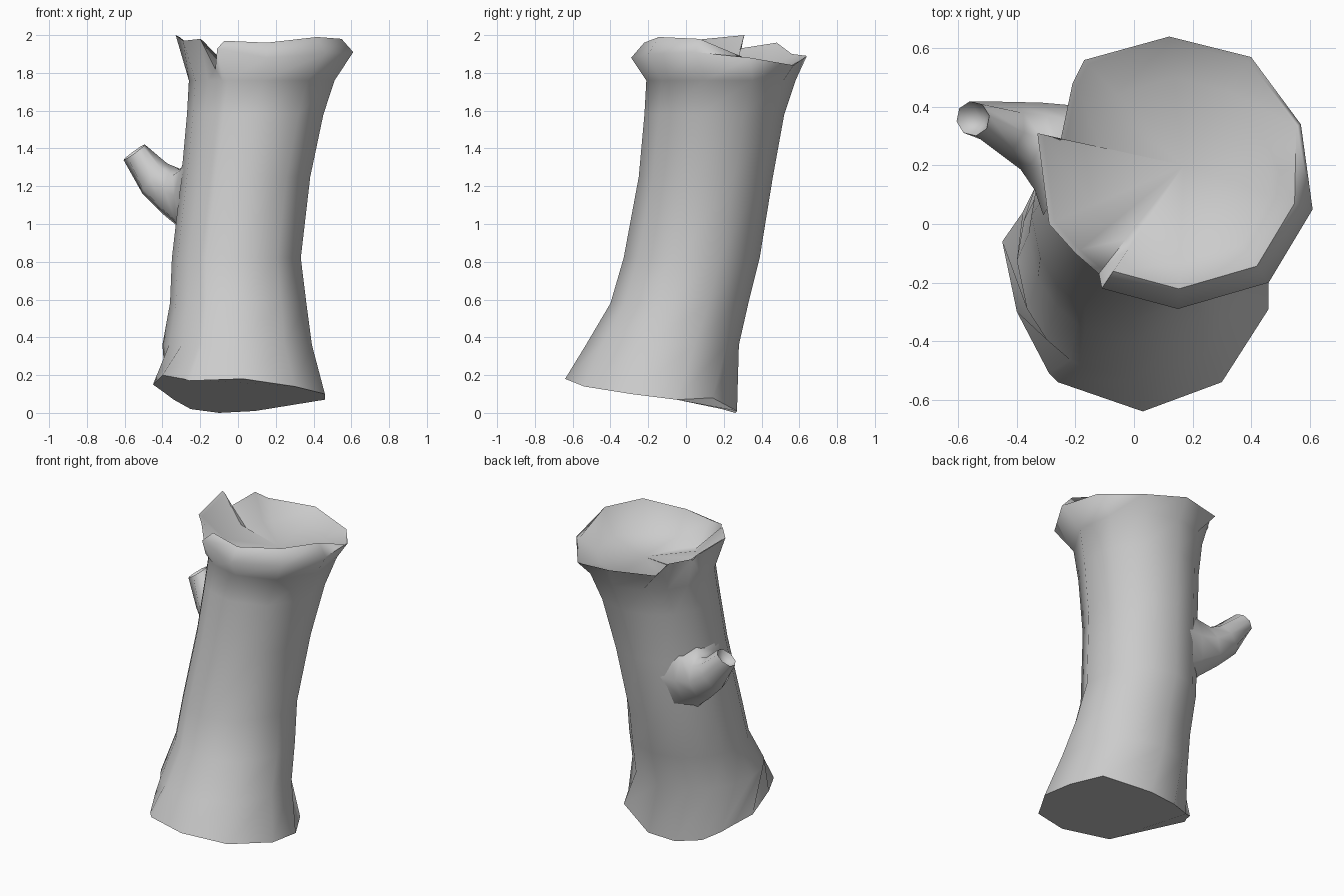
import bpy
import bmesh
from math import sin, cos, radians
from mathutils import Vector

default_cube = bpy.data.objects.get("Cube")
if default_cube:
    bpy.data.objects.remove(default_cube, do_unlink=True)

# One plain material for the whole stump
bark = bpy.data.materials.new("pale grey wood")
bark.use_nodes = True
bark.diffuse_color = (0.6, 0.6, 0.6, 1)
bark.node_tree.nodes["Principled BSDF"].inputs["Base Color"].default_value = bark.diffuse_color


def loft(name, rings, close_start, tip_point, sharp_angle):
    """Skin a stack of equal-length closed rings into one smooth mesh object."""
    bm = bmesh.new()
    loops = [[bm.verts.new(point) for point in ring] for ring in rings]
    count = len(loops[0])
    for lower, upper in zip(loops, loops[1:]):
        for i in range(count):
            j = (i + 1) % count
            bm.faces.new((lower[i], lower[j], upper[j], upper[i]))
    if close_start:
        bm.faces.new(list(reversed(loops[0])))
    tip = bm.verts.new(tip_point)
    last = loops[-1]
    for i in range(count):
        bm.faces.new((last[i], last[(i + 1) % count], tip))
    bmesh.ops.recalc_face_normals(bm, faces=bm.faces)
    mesh = bpy.data.meshes.new(name)
    bm.to_mesh(mesh)
    bm.free()
    mesh.materials.append(bark)
    obj = bpy.data.objects.new(name, mesh)
    bpy.context.collection.objects.link(obj)
    bpy.ops.object.select_all(action="DESELECT")
    obj.select_set(True)
    bpy.context.view_layer.objects.active = obj
    bpy.ops.object.shade_smooth_by_angle(angle=radians(sharp_angle))


def trunk_ring(z, left, right, front, back):
    """Oval cross-section given by its extents, leaning with the base."""
    centre_x, centre_y = (left + right) / 2, (front + back) / 2
    radius_x, radius_y = (right - left) / 2, (back - front) / 2
    return [Vector((centre_x + radius_x * cos(radians(a)),
                    centre_y + radius_y * sin(radians(a)), z))
            for a in column_angles]


# Trunk: slanted foot, leaning oval sections, ragged rim
column_angles = (-90, -52, -12, 25, 57, 90, 118, 140, 160, 180, 204, 222, 237, 242)

foot = [(.03, -.64, .18), (.3, -.54, .14), (.46, -.29, .1), (.46, -.05, .07),
        (.36, .14, .08), (.09, .27, .01), (-.1, .26, 0), (-.25, .19, .02),
        (-.34, .12, .07), (-.38, .04, .1), (-.45, -.06, .15), (-.4, -.3, .2),
        (-.29, -.51, .18), (-.26, -.54, .17)]

rim = [(.15, -.29, 1.88), (.46, -.2, 1.9), (.61, .05, 1.91), (.57, .34, 1.88),
       (.4, .57, 1.84), (.12, .64, 1.89), (-.17, .56, 1.9), (-.21, .48, 1.96),
       (-.25, .29, 1.93), (-.33, .31, 2), (-.29, 0, 1.97), (-.2, -.1, 1.98),
       (-.12, -.17, 1.82), (-.11, -.22, 1.93)]

sections = [trunk_ring(.36, -.4, .4, -.53, .28),
            trunk_ring(.58, -.36, .37, -.4, .33),
            trunk_ring(.82, -.35, .34, -.33, .39),
            trunk_ring(1.25, -.3, .39, -.25, .46),
            trunk_ring(1.58, -.27, .46, -.22, .52),
            trunk_ring(1.76, -.26, .52, -.21, .58)]

# Rounded lip along the front, then the shallow hollow in the top
heart = Vector((.17, .2, 1.8))
lip_rise = {0: .08, 1: .09, 2: .07, 13: .04}
lip, bowl = [], []
for i, point in enumerate(rim):
    edge = Vector(point)
    inner = heart.lerp(edge, .86 if i in lip_rise else .96)
    inner.z = edge.z + lip_rise.get(i, -.01)
    lip.append(inner)
    hollow = heart.lerp(edge, .68)
    hollow.z = heart.z + .15 * (edge.z - heart.z)
    bowl.append(hollow)

loft("trunk", [foot] + sections + [rim, lip, bowl], True, heart, 85)

# Broken side branch, flared where it leaves the trunk
SIDES = 8


def branch_ring(centre, direction, height, width):
    """Oval ring facing along a direction, given its two half sizes."""
    axis = Vector(direction).normalized()
    across = Vector((0, 0, 1)).cross(axis).normalized()
    up = axis.cross(across)
    return [Vector(centre) + across * width * cos(radians(360 * i / SIDES))
            + up * height * sin(radians(360 * i / SIDES)) for i in range(SIDES)]


tip_facing = (-.58, -.1, .81)
branch_rings = [branch_ring((-.2, .22, 1.15), (-.87, .5, 0), .29, .22),
                branch_ring((-.27, .26, 1.15), (-.9, .43, .1), .19, .16),
                branch_ring((-.35, .3, 1.17), (-.93, .3, .35), .13, .12),
                branch_ring((-.44, .33, 1.24), (-.75, .2, .65), .105, .09),
                branch_ring((-.55, .36, 1.38), tip_facing, .07, .06),
                branch_ring((-.54, .36, 1.36), tip_facing, .055, .045)]
loft("branch", branch_rings, False, (-.52, .35, 1.33), 55)
